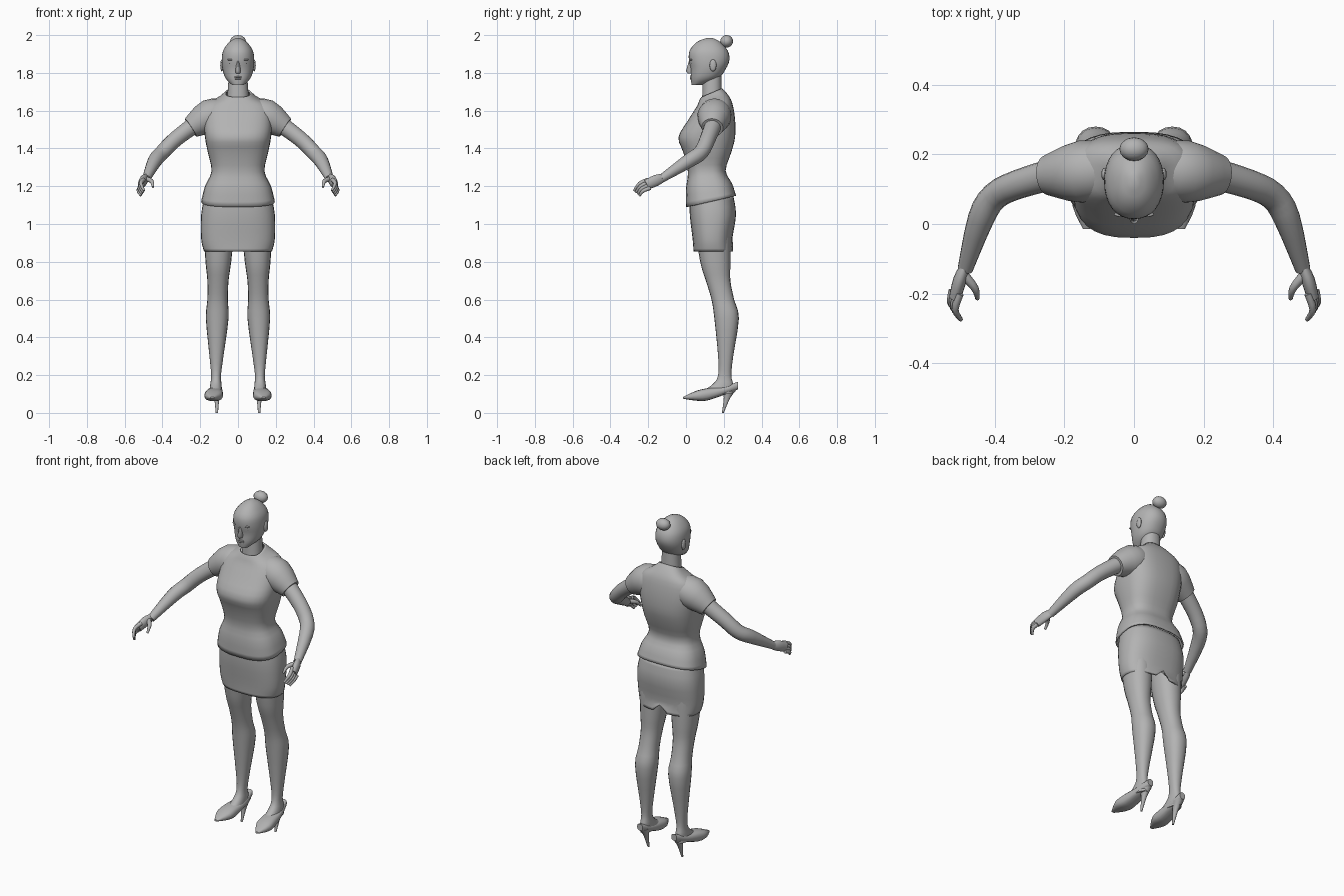
import bpy, bmesh, math
from mathutils import Vector

default_cube = bpy.data.objects.get("Cube")
if default_cube:
    bpy.data.objects.remove(default_cube, do_unlink=True)

# One plain clay colour for the whole figure
grey = (.45, .45, .45, 1)
clay = bpy.data.materials.new("clay_grey")
clay.use_nodes = True
clay.diffuse_color = grey
clay.node_tree.nodes["Principled BSDF"].inputs["Base Color"].default_value = grey


def finish(name, bm):
    """Turn a bmesh into a named, smooth shaded object."""
    bmesh.ops.recalc_face_normals(bm, faces=bm.faces)
    mesh = bpy.data.meshes.new(name)
    bm.to_mesh(mesh)
    bm.free()
    mesh.materials.append(clay)
    obj = bpy.data.objects.new(name, mesh)
    bpy.context.collection.objects.link(obj)
    bpy.ops.object.select_all(action='DESELECT')
    obj.select_set(True)
    bpy.context.view_layer.objects.active = obj
    bpy.ops.object.shade_smooth_by_angle(angle=math.radians(50))
    return obj


def loft(name, rings, caps=True):
    """Skin a list of equal-length point rings."""
    bm = bmesh.new()
    loops = [[bm.verts.new(point) for point in ring] for ring in rings]
    for low, high in zip(loops, loops[1:]):
        for i in range(len(low)):
            bm.faces.new((low[i - 1], low[i], high[i], high[i - 1]))
    if caps:
        bm.faces.new(loops[0])
        bm.faces.new(loops[-1])
    return finish(name, bm)


def flow(keys, steps=3):
    """Pass a smooth spline through key sections, adding sections between them."""
    keys = [Vector(key) for key in keys]
    result = []
    for i in range(len(keys) - 1):
        before, a, b, after = keys[max(i - 1, 0)], keys[i], keys[i + 1], keys[min(i + 2, len(keys) - 1)]
        for step in range(steps):
            t = step / steps
            bend = (b - before) * (t * (1 - t) ** 2) + (after - a) * (t * t * (t - 1))
            result.append(a.lerp(b, t * t * (3 - 2 * t)) + bend / 2)
    return result + [keys[-1]]


def power(value, square):
    return math.copysign(abs(value) ** (2 / square), value)


def section(height, half, front, back, square=2.2, tilt=0, centre=0, sides=32):
    """Rounded level section; tilt lifts the back and drops the front."""
    middle, depth = (front + back) / 2, (back - front) / 2
    ring = []
    for i in range(sides):
        angle = math.tau * i / sides
        across, along = power(math.cos(angle), square), power(math.sin(angle), square)
        ring.append(Vector((centre + half * across, middle + depth * along, height + tilt * along)))
    return ring


def tube(name, sign, keys, squash=1, sides=16):
    """Skin round sections along a spline of x, y, z and radius, mirrored by sign."""
    path = flow(keys)
    points = [Vector((sign * key[0], key[1], key[2])) for key in path]
    rings = []
    for i, (point, key) in enumerate(zip(points, path)):
        direction = points[min(i + 1, len(points) - 1)] - points[max(i - 1, 0)]
        wide = direction.cross(Vector((0, 0, 1))).normalized()
        tall = wide.cross(direction).normalized()
        angles = [math.tau * side / sides for side in range(sides)]
        rings.append([point + key[3] * (wide * squash * math.cos(a) + tall * math.sin(a))
                      for a in angles])
    return loft(name, rings)


def ellipsoid(name, centre, radii):
    bm = bmesh.new()
    bmesh.ops.create_uvsphere(bm, u_segments=16, v_segments=10, radius=1)
    bmesh.ops.scale(bm, vec=radii, verts=bm.verts)
    bmesh.ops.translate(bm, vec=centre, verts=bm.verts)
    return finish(name, bm)


def thicken(cloth):
    solid = cloth.modifiers.new("cloth_thickness", 'SOLIDIFY')
    solid.thickness = .008
    solid.offset = -1


# Blouse: height, half width, front, back; hem and neckline drop at the front
blouse_keys = [
    (1.12, .195, 0, .265), (1.2, .175, 0, .245), (1.28, .14, .01, .21),
    (1.38, .16, -.015, .24), (1.46, .175, -.04, .26), (1.55, .18, .01, .26),
    (1.63, .165, .055, .245), (1.67, .1, .07, .22), (1.695, .066, .08, .19)]
blouse_rings = []
for key in flow(blouse_keys):
    slope = .03 * abs((key[0] - 1.42) / .3) ** 3
    blouse_rings.append(section(*key, square=2.7, tilt=slope))
thicken(loft("blouse", blouse_rings, caps=False))

# Skirt with a notch at the back of the hem
skirt_keys = [(.855, .18, .04, .25), (.92, .195, .035, .245), (1.05, .195, .02, .265),
              (1.15, .176, .02, .25)]
skirt_rings = [section(*key, square=2.5) for key in flow(skirt_keys)]
for point in skirt_rings[0]:
    if abs(point.x) < .01 and point.y > .2:
        point.z += .045
        skirt_rings[1][skirt_rings[0].index(point)].z += .035
thicken(loft("skirt", skirt_rings, caps=False))

# Neck and head
loft("neck", [section(1.65, .058, .085, .19), section(1.8, .048, .09, .187)])
head_keys = [
    (1.735, .03, .03, .08), (1.77, .065, .025, .17), (1.82, .082, .025, .21),
    (1.87, .086, .015, .23), (1.92, .078, .02, .22), (1.965, .045, .06, .18),
    (1.985, .01, .11, .14)]
loft("head", [section(*key) for key in flow(head_keys)])
nose_keys = [(1.87, .007, .017, .06), (1.81, .015, 0, .06), (1.797, .012, .01, .06)]
loft("nose", [section(*key, sides=12) for key in nose_keys])
ellipsoid("hair_bun", (0, .215, 1.967), (.042, .034, .033))
for name, height in (("upper_lip", 1.778), ("lower_lip", 1.769)):
    ellipsoid(name, (0, .029, height), (.02, .009, .005))

# Paired parts, mirrored by the sign of x
for side, sign in (("left", 1), ("right", -1)):
    # Face details
    ellipsoid(side + "_eye", (sign * .032, .034, 1.85), (.016, .007, .006))
    ellipsoid(side + "_brow", (sign * .035, .028, 1.87), (.022, .008, .005))
    ellipsoid(side + "_ear", (sign * .085, .143, 1.84), (.009, .018, .032))

    # Sleeve and arm
    tube(side + "_sleeve", sign, [
        (.06, .16, 1.59, .07), (.15, .15, 1.57, .09), (.25, .14, 1.51, .057)], sides=24)
    tube(side + "_arm", sign, [
        (.21, .15, 1.54, .046), (.33, .115, 1.45, .042), (.4, .08, 1.38, .04),
        (.44, .015, 1.335, .038), (.485, -.13, 1.24, .022)])

    # Hand
    tube(side + "_palm", sign, [
        (.485, -.12, 1.245, .022), (.5, -.16, 1.23, .03), (.514, -.21, 1.207, .026)], squash=.65)
    tube(side + "_thumb", sign, [
        (.49, -.145, 1.24, .014), (.457, -.185, 1.226, .011), (.45, -.215, 1.195, .006)], sides=8)
    # Fingers fan out from the first to the last
    first = [(.5, -.2, 1.235, .011), (.514, -.246, 1.214, .01), (.497, -.275, 1.176, .006)]
    last = [(.522, -.19, 1.19, .011), (.527, -.226, 1.176, .01), (.514, -.246, 1.15, .006)]
    for i, finger in enumerate(("index", "middle", "ring", "little")):
        joints = [Vector(a).lerp(Vector(b), i / 3) for a, b in zip(first, last)]
        tube(f"{side}_{finger}_finger", sign, joints, sides=8)

    # Leg from foot to thigh, leaning outward toward the ankle
    leg_keys = [
        (.1, .035, .06, .25), (.15, .03, .14, .25), (.2, .026, .17, .24), (.3, .037, .17, .25),
        (.5, .06, .15, .28), (.6, .054, .135, .255), (.7, .056, .105, .235),
        (.8, .068, .075, .235), (1, .085, .045, .235)]
    loft(side + "_leg", [section(*key, centre=sign * (.12 - .02 * key[0]), sides=20)
                         for key in flow(leg_keys)])

    # Pointed shoe from toe to back, turned slightly outward: y, half width, sole, top
    shoe_keys = [
        (-.015, .01, .075, .085), (.05, .045, .065, .115), (.11, .047, .065, .13),
        (.2, .036, .095, .14), (.275, .018, .125, .165)]
    shoe_rings = []
    for y, half, sole, top in flow(shoe_keys):
        flat = section(0, half, sole, top, square=2.6, centre=sign * (.135 - .08 * y), sides=16)
        shoe_rings.append([(point.x, y, point.y) for point in flat])
    loft(side + "_shoe", shoe_rings)
    heel_keys = [(0, .006, .19, .2), (.08, .014, .2, .235), (.125, .026, .19, .27)]
    loft(side + "_heel", [section(*key, centre=sign * .112, sides=12) for key in flow(heel_keys)])
